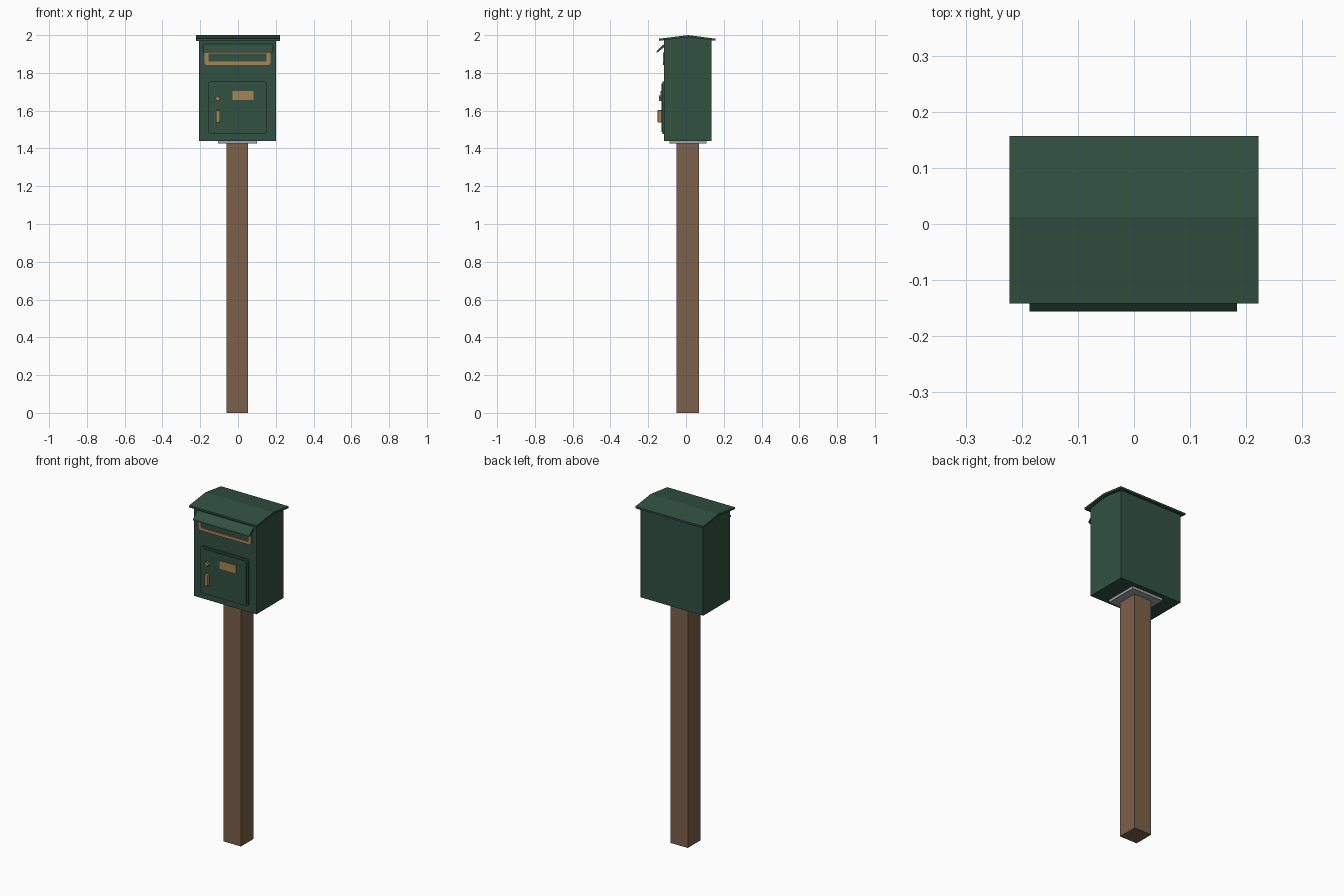
import bpy, bmesh, math

cube = bpy.data.objects.get("Cube")
if cube:
    bpy.data.objects.remove(cube, do_unlink=True)


def material(name, rgb):
    m = bpy.data.materials.new(name)
    m.use_nodes = True
    m.diffuse_color = (*rgb, 1)
    m.node_tree.nodes["Principled BSDF"].inputs["Base Color"].default_value = (*rgb, 1)
    return m


green = material("dark green paint", (0.031, 0.082, 0.054))
wood = material("brown wood", (0.20, 0.118, 0.067))
brass = material("brass", (0.38, 0.235, 0.09))
steel = material("grey steel", (0.35, 0.36, 0.38))


def finish(name, bm, mat, bevel=0):
    bmesh.ops.recalc_face_normals(bm, faces=bm.faces)
    mesh = bpy.data.meshes.new(name)
    bm.to_mesh(mesh)
    bm.free()
    mesh.materials.append(mat)
    ob = bpy.data.objects.new(name, mesh)
    bpy.context.collection.objects.link(ob)
    if bevel:
        mod = ob.modifiers.new("bevel", "BEVEL")
        mod.width, mod.segments = bevel, 2
    return ob


def box(name, x, y, z, mat, bevel=0):
    """Box from (low, high) ranges."""
    bm = bmesh.new()
    bmesh.ops.create_cube(bm, size=1)
    for v in bm.verts:
        v.co = [r[0] if c < 0 else r[1] for c, r in zip(v.co, (x, y, z))]
    return finish(name, bm, mat, bevel)


def prism(name, points, axis, low, high, mat):
    """Extrude a (y, z) profile along x, or an (x, z) profile along y."""
    bm = bmesh.new()
    place = (lambda a, b: (low, a, b)) if axis == "x" else (lambda a, b: (a, low, b))
    face = bm.faces.new([bm.verts.new(place(*p)) for p in points])
    new = bmesh.ops.extrude_face_region(bm, geom=[face])["geom"]
    for v in new:
        if isinstance(v, bmesh.types.BMVert):
            v.co["xy".index(axis)] = high
    return finish(name, bm, mat)


# Post and mounting plate
box("post", (-0.06, 0.054), (-0.05, 0.069), (0, 1.426), wood)
box("mounting_plate", (-0.106, 0.1), (-0.087, 0.108), (1.425, 1.441), steel)

# Gabled body and thin pitched roof
FRONT, BACK, RIDGE = -0.116, 0.135, 0.01
prism("body", [(FRONT, 1.44), (BACK, 1.44), (BACK, 1.973), (RIDGE, 1.99), (FRONT, 1.973)],
      "x", -0.207, 0.202, green)
prism("roof", [(-0.142, 1.97), (-0.142, 1.981), (0.013, 2.0), (0.157, 1.981),
               (0.157, 1.97), (0.013, 1.989)], "x", -0.222, 0.222, green)

# Rain flap over the letter slot
prism("slot_flap", [(FRONT, 1.953), (-0.154, 1.918), (-0.156, 1.909), (-0.15, 1.909),
                    (FRONT, 1.936)], "x", -0.186, 0.184, green)

# Brass slot frame: outer and inner loops bridged, then thickened
outer = [(-0.177, 1.908), (-0.177, 1.852), (-0.166, 1.841), (0.161, 1.841),
         (0.172, 1.852), (0.172, 1.908)]
inner = [(-0.157, 1.902), (-0.157, 1.865), (-0.151, 1.859), (0.146, 1.859),
         (0.152, 1.865), (0.152, 1.902)]
bm = bmesh.new()
rings = [[bm.verts.new((x, FRONT, z)) for x, z in ring] for ring in (outer, inner)]
for i in range(6):
    j = (i + 1) % 6
    bm.faces.new((rings[0][i], rings[0][j], rings[1][j], rings[1][i]))
new = bmesh.ops.extrude_face_region(bm, geom=bm.faces[:])["geom"]
for v in new:
    if isinstance(v, bmesh.types.BMVert):
        v.co.y = -0.122
finish("slot_frame", bm, brass)


# Door with rounded corners and a raised inner panel
def rounded(x, z, r):
    pts = []
    corners = ((x[1], z[1], -1, -1), (x[0], z[1], 1, -1), (x[0], z[0], 1, 1), (x[1], z[0], -1, 1))
    for k, (cx, cz, sx, sz) in enumerate(corners):
        for s in range(4):
            a = math.pi / 2 * (k + s / 3)
            pts.append((cx + sx * r + r * math.cos(a), cz + sz * r + r * math.sin(a)))
    return pts


prism("door_rim", rounded((-0.159, 0.154), (1.476, 1.754), 0.015), "y", FRONT, -0.125, green)
prism("door_panel", rounded((-0.148, 0.143), (1.487, 1.743), 0.01), "y", FRONT, -0.13, green)

# Brass door fittings
box("name_plate", (-0.029, 0.082), (-0.134, -0.128), (1.656, 1.703), brass)
box("door_handle", (-0.117, -0.095), (-0.15, -0.128), (1.537, 1.603), brass, 0.004)
star = [(-0.107 + r * math.sin(i * math.pi / 5), 1.664 + r * math.cos(i * math.pi / 5))
        for i, r in enumerate((0.016, 0.01) * 5)]
prism("lock_knob", star, "y", -0.128, -0.144, brass)
